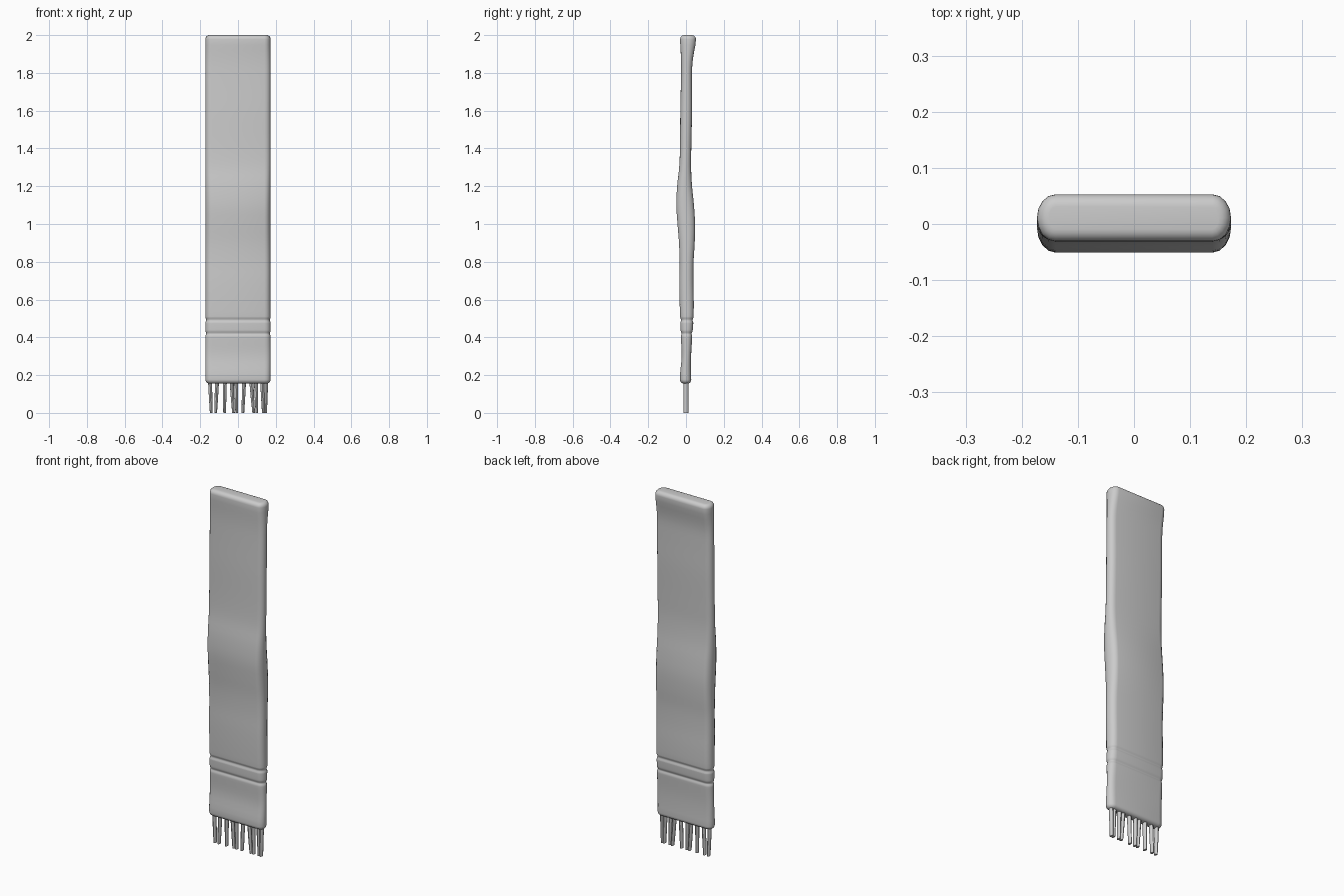
import bpy, bmesh, math

if "Cube" in bpy.data.objects:
    bpy.data.objects.remove(bpy.data.objects["Cube"])

# Side profile: z, front y, back y
PROFILE = [(0.155, -.032, .029), (0.2, -.032, .027), (0.3, -.023, .027), (0.4, -.027, .033),
           (0.5, -.031, .040), (0.6, -.034, .041), (0.7, -.035, .039), (0.8, -.034, .040),
           (0.9, -.037, .046), (1.0, -.045, .048), (1.1, -.051, .042), (1.2, -.047, .032),
           (1.3, -.036, .027), (1.4, -.032, .028), (1.6, -.030, .032), (1.75, -.027, .032),
           (1.85, -.026, .034), (1.93, -.029, .046), (1.96, -.031, .052), (2.0, -.031, .053)]
Z0, Z1, R = 0.155, 2.0, 0.022
GROOVES = (0.42, 0.492)


def depth_at(z):
    # smooth interpolation between profile points
    for i in range(len(PROFILE) - 1):
        a, b = PROFILE[i], PROFILE[i + 1]
        if z <= b[0] + 1e-6:
            t = (z - a[0]) / (b[0] - a[0])
            p = PROFILE[max(i - 1, 0)]
            n = PROFILE[min(i + 2, len(PROFILE) - 1)]
            out = []
            for k in (1, 2):
                h = b[0] - a[0]
                m0 = (b[k] - p[k]) / (b[0] - p[0]) * h
                m1 = (n[k] - a[k]) / (n[0] - a[0]) * h
                out.append((2*t**3 - 3*t*t + 1)*a[k] + (t**3 - 2*t*t + t)*m0
                           + (3*t*t - 2*t**3)*b[k] + (t**3 - t*t)*m1)
            return out
    return PROFILE[-1][1:]


def ring(bm, z):
    # rounded-end cross-section, pulled in at the rims and grooves
    front, back = depth_at(z)
    d = min(z - Z0, Z1 - z)
    inset = R * (1 - math.sqrt(max(0, 1 - (1 - d / R) ** 2))) if d < R else 0
    inset += sum(0.005 * math.exp(-((z - g) / 0.009) ** 2) for g in GROOVES)
    mid, half = (front + back) / 2, (back - front) / 2 - inset
    verts = []
    for side in (1, -1):
        for k in range(9):
            t = math.radians(-90 + 22.5 * k)
            x = 0.14 + (0.033 - inset) * math.cos(t)
            verts.append(bm.verts.new((side * x, mid + side * half * math.sin(t), z)))
    return verts


def finish(bm, name):
    bmesh.ops.recalc_face_normals(bm, faces=bm.faces)
    mesh = bpy.data.meshes.new(name)
    bm.to_mesh(mesh)
    bm.free()
    obj = bpy.data.objects.new(name, mesh)
    bpy.context.collection.objects.link(obj)
    for p in mesh.polygons:
        p.use_smooth = True
    return obj


# Hanging cloth body
levels = {round(Z0 + R + (Z1 - Z0 - 2 * R) * i / 60, 4) for i in range(61)}
for i in range(6):
    d = R * (1 - math.cos(math.radians(18 * i)))
    levels |= {round(Z0 + d, 4), round(Z1 - d, 4)}
for g in GROOVES:
    levels |= {round(g + 0.005 * k, 4) for k in range(-4, 5)}
bm = bmesh.new()
rings = [ring(bm, z) for z in sorted(levels)]
for a, b in zip(rings, rings[1:]):
    for i in range(len(a)):
        j = (i + 1) % len(a)
        bm.faces.new((a[i], a[j], b[j], b[i]))
bm.faces.new(rings[0])
bm.faces.new(rings[-1])
finish(bm, "scarf_cloth")

# Fringe strands: x at the top and x at the tip
STRANDS = [(-.148, -.142), (-.111, -.118), (-.070, -.071), (-.034, -.024), (-.010, -.007),
           (.032, .026), (.070, .083), (.095, .100), (.128, .134), (.149, .146)]
bm = bmesh.new()
for top, tip in STRANDS:
    loops = []
    for z, x, r in ((0.175, top, .011), (0.08, (top + tip) / 2, .009), (0, tip, .007)):
        loops.append([bm.verts.new((x + r * math.cos(k * math.pi / 4),
                                    0.012 * math.sin(k * math.pi / 4), z)) for k in range(8)])
    for a, b in zip(loops, loops[1:]):
        for i in range(8):
            j = (i + 1) % 8
            bm.faces.new((a[i], a[j], b[j], b[i]))
    bm.faces.new(loops[0])
    bm.faces.new(loops[-1])
fringe = finish(bm, "fringe")
bpy.context.view_layer.objects.active = fringe
fringe.select_set(True)
bpy.ops.object.shade_smooth_by_angle(angle=math.radians(50))
